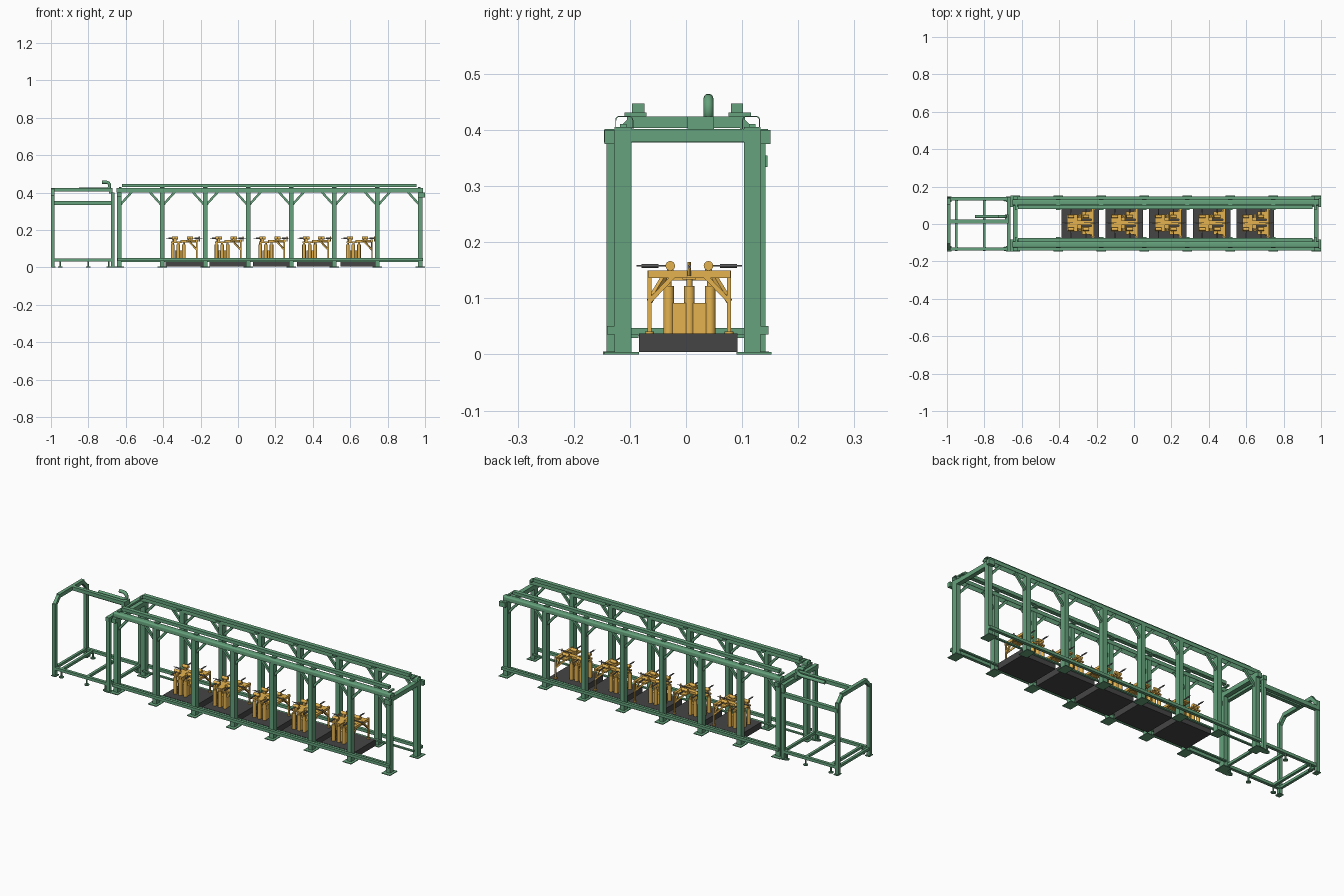
import bpy, bmesh, math
from mathutils import Vector, Matrix

if "Cube" in bpy.data.objects:
    bpy.data.objects.remove(bpy.data.objects["Cube"])

def material(name, rgb):
    m = bpy.data.materials.new(name)
    m.diffuse_color = (*rgb, 1)
    m.use_nodes = True
    m.node_tree.nodes["Principled BSDF"].inputs["Base Color"].default_value = m.diffuse_color
    return m

GREEN = material("green_paint", (0.13, 0.36, 0.20))
ORANGE = material("orange_paint", (0.78, 0.45, 0.08))
BLACK = material("black_base", (0.06, 0.06, 0.06))
STEEL = material("dark_steel", (0.2, 0.2, 0.2))
parts = {}

def part(name, mat):
    if name not in parts:
        parts[name] = (bmesh.new(), mat)
    return parts[name][0]

def box(name, mat, x, y, z):
    """Box given by (min, max) on each axis."""
    c = Vector([(a[0] + a[1]) / 2 for a in (x, y, z)])
    s = [a[1] - a[0] for a in (x, y, z)]
    bmesh.ops.create_cube(part(name, mat), size=1,
                          matrix=Matrix.Translation(c) @ Matrix.Diagonal((*s, 1)))

def bar(name, mat, a, b, w, sides=4):
    """Square bar (sides=4) or round rod between two points, w = width."""
    a, b = Vector(a), Vector(b)
    d = b - a
    m = Matrix.Translation((a + b) / 2) @ d.to_track_quat('Z', 'Y').to_matrix().to_4x4()
    if sides == 4:
        bmesh.ops.create_cube(part(name, mat), size=1,
                              matrix=m @ Matrix.Diagonal((w, w, d.length, 1)))
    else:
        bmesh.ops.create_cone(part(name, mat), cap_ends=True, segments=sides, radius1=w / 2,
                              radius2=w / 2, depth=d.length, matrix=m)

# ---- main portal frame ----
COLS = [-0.635 + 0.23 * i for i in range(8)]
Y0 = 0.003
for s in (-1, 1):
    def ys(a, b):
        return tuple(sorted((Y0 + s * a, Y0 + s * b)))
    side = "front" if s < 0 else "back"
    for i, x in enumerate(COLS):
        box(side + "_columns", GREEN, (x - .0125, x + .0125), ys(.10, .13), (0, .405))
        box(side + "_foot_plates", GREEN, (x - .025, x + .025), ys(.087, .149), (0, .004))
        # knee braces up to the top beam
        for d in (-1, 1):
            if 0 <= i + d < len(COLS):
                bar(side + "_knee_braces", GREEN, (x + d * .008, Y0 + s * .115, .338),
                    (x + d * .07, Y0 + s * .115, .407), .012)
        box(side + "_rail_brackets", GREEN, (x - .012 if i else x, x + .012 if i < 7 else x),
            ys(.073, .113), (.424, .431))
    # hollow top beam: rounded inverted channel
    prof = []
    for cy, a0 in ((.122, 0), (.104, 90)):
        for k in range(5):
            a = math.radians(a0 + k * 22.5)
            prof.append((cy + .007 * math.cos(a), .418 + .007 * math.sin(a)))
    prof = [(.129, .402)] + prof + [(.097, .402)]
    inner = [(.1275, .402)] + [(.113 + (p - .113) * .9, .4025 + (q - .4025) * .93)
                               for p, q in prof[1:-1]] + [(.0985, .402)]
    bm = part(side + "_top_beam", GREEN)
    rings = [[bm.verts.new((x, Y0 + s * p, q)) for p, q in prof + inner[::-1]]
             for x in (-.65, .99)]
    n, h = len(rings[0]), len(prof)
    for k in range(n):
        j = (k + 1) % n
        bm.faces.new((rings[0][k], rings[0][j], rings[1][j], rings[1][k]))
    for r in rings:
        for k in range(h - 1):
            bm.faces.new((r[k], r[k + 1], r[n - 2 - k], r[n - 1 - k]))
    # upper running rail, lower outer rail and inner ledge
    box(side + "_running_rail", GREEN, (-.62, .955), ys(.077, .099), (.430, .447))
    box(side + "_lower_rail", GREEN, (-.645, .99), ys(.128, .144), (.036, .051))
    box(side + "_inner_ledge", GREEN, (-.63, .97), ys(.088, .10), (.029, .036))
for x in (COLS[0], COLS[-1]):
    box("end_cross_beams", GREEN, (x - .012, x + .012), (-.145, .146), (.379, .402))
for s in (-1, 1):
    box("end_beam_caps", GREEN, (.963, 1.0), tuple(sorted((Y0 + s * .13, Y0 + s * .148))), (.375, .40))

# ---- infeed frame on the left ----
for s in (-1, 1):
    y = s * .133
    side = "front" if s < 0 else "back"
    for x, top in ((-.99, .385), (-.67, .40)):
        box("infeed_posts", GREEN, (x - .009, x + .009), (y - .009, y + .009), (.004, top))
        box("infeed_post_pads", GREEN, (x - .01 if x < -.9 else x - .015, x + .015),
            (y - .015, y + .015), (0, .005))
    box("infeed_lower_rails", GREEN, (-.99, -.67), (y - .008, y + .008), (.033, .048))
    # slanted shoulder between post and top cross beam
    bar("infeed_shoulders", GREEN, (-.99, y, .375), (-.99, s * .098, .414), .017)
    # adjustable feet
    for x in (-.95, -.80, -.69):
        bar("infeed_feet", GREEN, (x, y, .004), (x, y, .036), .009, 10)
        bar("infeed_foot_pads", GREEN, (x, y, 0), (x, y, .005), .024, 12)
box("infeed_top_cross_beam", GREEN, (-.999, -.981), (-.105, .105), (.404, .424))
box("infeed_gate_beam", GREEN, (-.68, -.66), (-.146, .144), (.378, .40))
box("infeed_side_rail", GREEN, (-.995, -.665), (.125, .145), (.334, .355))
box("infeed_centre_rail", GREEN, (-.99, -.68), (.003, .023), (.405, .424))
box("infeed_hanger", GREEN, (-.69, -.672), (.003, .05), (.395, .424))
for x in (-.99, -.95, -.80, -.67):
    box("infeed_lower_cross_bars", GREEN, (x - .007, x + .007), (-.13, .13), (.034, .047))

# curled pipe beside the centre rail
cu = bpy.data.curves.new("infeed_pipe", 'CURVE')
cu.dimensions = '3D'
cu.bevel_depth, cu.bevel_resolution = .009, 3
cu.use_fill_caps = True
pts = [(-.85, .418), (-.705, .418)]
pts += [(-.705 + .019 * math.cos(math.radians(a)), .437 + .019 * math.sin(math.radians(a)))
        for a in range(-70, 91, 20)] + [(-.727, .456)]
sp = cu.splines.new('POLY')
sp.points.add(len(pts) - 1)
for p, (x, z) in zip(sp.points, pts):
    p.co = (x, .040, z, 1)
cu.materials.append(GREEN)
bpy.context.collection.objects.link(bpy.data.objects.new("infeed_pipe", cu))

# ---- five workstations ----
YC = .006
for i in range(5):
    cx = -.287 + .234 * i
    box("station_bases", BLACK, (cx - .1, cx + .1), (-.084, .092), (.004, .037))
    box("station_bodies", ORANGE, (cx - .05, cx + .005), (YC - .03, YC + .03), (.037, .092))
    for u in (-.062, -.032, -.002):
        for v in (-.037, 0, .037):
            bar("station_cylinders", ORANGE, (cx + u, YC + v, .037), (cx + u, YC + v, .122), .019, 16)
            bar("station_cylinder_necks", ORANGE, (cx + u, YC + v, .122), (cx + u, YC + v, .134), .011, 12)
    box("station_top_plates", ORANGE, (cx - .07, cx - .015), (YC - .045, YC + .045), (.132, .139))
    box("station_arms", ORANGE, (cx - .02, cx + .07), (YC - .012, YC + .012), (.134, .146))
    for s in (-1, 1):
        y = YC + s * .071
        # portal leg with braces in both directions
        bar("station_legs", ORANGE, (cx + .067, y, .037), (cx + .067, y, .15), .007)
        bar("station_leg_pads", ORANGE, (cx + .067, y, .037), (cx + .067, y, .041), .016, 12)
        bar("station_cross_braces", ORANGE, (cx + .067, y, .095), (cx + .067, YC + s * .028, .14), .008)
        bar("station_side_braces", ORANGE, (cx + .067, y, .095), (cx + .02, YC + s * .04, .146), .008)
        box("station_wing_plates", ORANGE, (cx + .01, cx + .06),
            tuple(sorted((YC + s * .02, YC + s * .062))), (.140, .148))
        # rollers and their holders
        for u in (-.05, .03):
            bar("station_rollers", ORANGE, (cx + u - .017, YC + s * .034, .158),
                (cx + u + .017, YC + s * .034, .158), .017, 16)
            box("station_roller_holders", ORANGE, (cx + u - .007, cx + u + .007),
                (YC + s * .034 - .006, YC + s * .034 + .006), (.137, .157))
            # side actuators: thin rod with thicker barrel
            bar("actuator_rods", STEEL, (cx + u, YC + s * .04, .158), (cx + u, YC + s * .094, .158), .003, 8)
            bar("actuator_barrels", STEEL, (cx + u, YC + s * .055, .158), (cx + u, YC + s * .085, .158), .007, 10)
        bar("actuator_rods", STEEL, (cx + s * .03 - .01, YC, .156), (cx + s * .098, YC, .156), .003, 8)
        bar("actuator_barrels", STEEL, (cx + s * .055, YC, .156), (cx + s * .085, YC, .156), .007, 10)
    bar("station_portal_bars", ORANGE, (cx + .067, YC - .073, .143), (cx + .067, YC + .073, .143), .013)
    bar("station_rod_posts", ORANGE, (cx + .08, YC, .14), (cx + .08, YC, .165), .006, 8)
    bar("station_rod_posts", ORANGE, (cx - .06, YC, .137), (cx - .06, YC, .165), .006, 8)

# ---- turn all collected parts into objects ----
for name, (bm, mat) in parts.items():
    bmesh.ops.recalc_face_normals(bm, faces=bm.faces[:])
    me = bpy.data.meshes.new(name)
    bm.to_mesh(me)
    bm.free()
    me.materials.append(mat)
    ob = bpy.data.objects.new(name, me)
    bpy.context.collection.objects.link(ob)
    ob.select_set(True)
    bpy.context.view_layer.objects.active = ob
bpy.ops.object.shade_smooth_by_angle(angle=math.radians(35))
